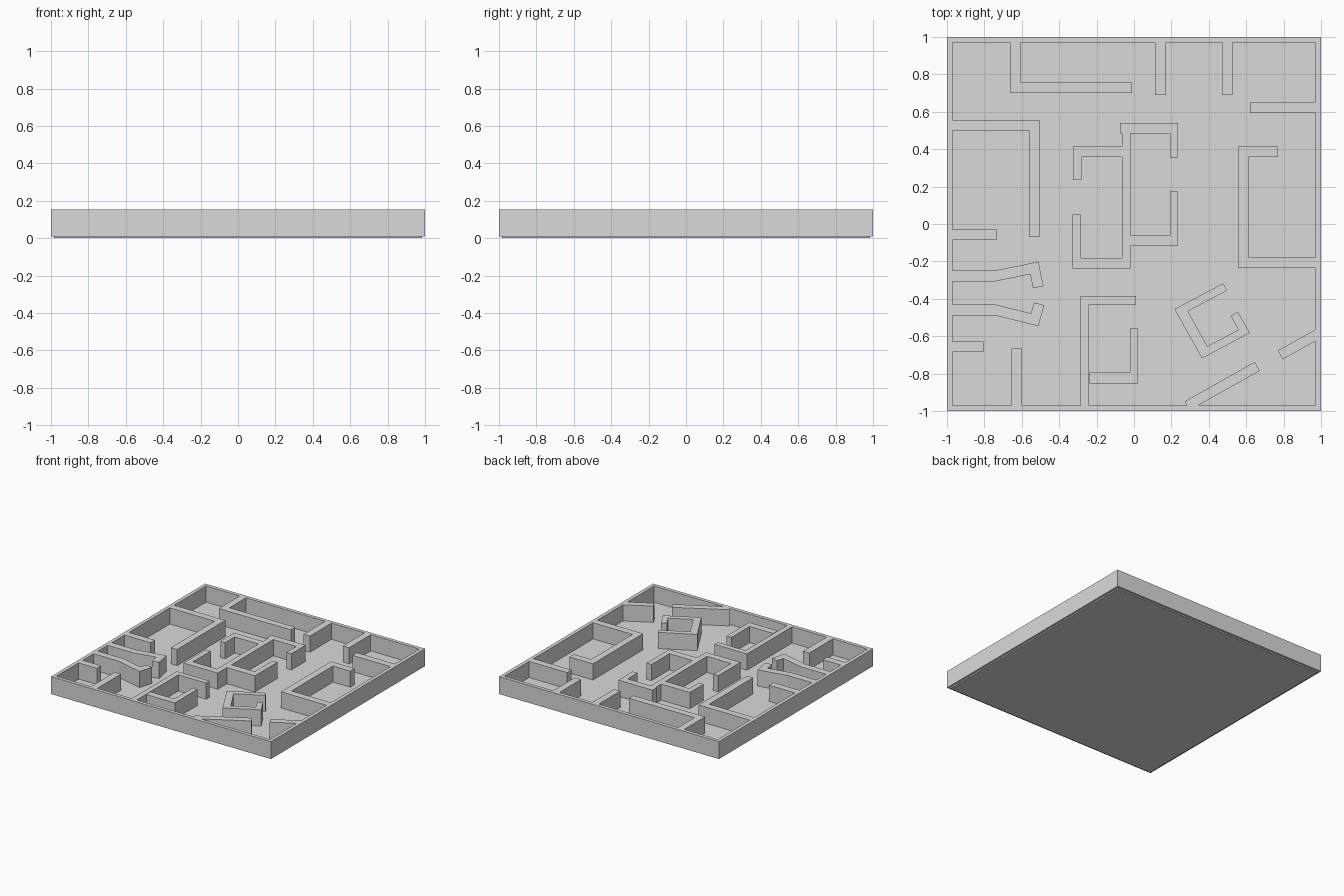
import bpy
import bmesh
from mathutils import Vector

cube = bpy.data.objects.get("Cube")
if cube:
    bpy.data.objects.remove(cube, do_unlink=True)

BASE, TOP, FLOOR = 0.01, 0.153, 0.02
WIDE, THIN = 0.057, 0.044

grey = bpy.data.materials.new("light grey")
grey.use_nodes = True
grey.diffuse_color = (0.7, 0.7, 0.7, 1)
grey.node_tree.nodes["Principled BSDF"].inputs["Base Color"].default_value = (0.7, 0.7, 0.7, 1)


def finish(name, bm):
    bmesh.ops.recalc_face_normals(bm, faces=bm.faces)
    mesh = bpy.data.meshes.new(name)
    bm.to_mesh(mesh)
    bm.free()
    mesh.materials.append(grey)
    obj = bpy.data.objects.new(name, mesh)
    bpy.context.collection.objects.link(obj)


def side_points(pts, widths, closed, side):
    """Offset each segment by half its width and mitre the corners."""
    n = len(pts)
    count = n if closed else n - 1
    lines = []
    for i in range(count):
        a, b = pts[i], pts[(i + 1) % n]
        d = (b - a).normalized()
        off = Vector((-d.y, d.x)) * widths[i] / 2 * side
        lines.append((a + off, b + off, d))
    out = []
    for i in range(n):
        if not closed and i == 0:
            out.append(lines[0][0])
        elif not closed and i == n - 1:
            out.append(lines[-1][1])
        else:
            p, _, d = lines[i - 1]
            q, _, e = lines[i]
            t = (q - p).cross(e) / d.cross(e)
            out.append(p + d * t)
    return out


def wall(name, path, widths=WIDE, closed=False):
    """Upright wall following a centre line, one width per segment."""
    pts = [Vector(p) for p in path]
    if not isinstance(widths, (list, tuple)):
        widths = [widths] * len(pts)
    left = side_points(pts, widths, closed, 1)
    right = side_points(pts, widths, closed, -1)
    bm = bmesh.new()
    rings = [[bm.verts.new((l.x, l.y, BASE)), bm.verts.new((r.x, r.y, BASE)),
              bm.verts.new((r.x, r.y, TOP)), bm.verts.new((l.x, l.y, TOP))]
             for l, r in zip(left, right)]
    pairs = list(zip(rings, rings[1:]))
    if closed:
        pairs.append((rings[-1], rings[0]))
    else:
        bm.faces.new(rings[0])
        bm.faces.new(rings[-1])
    for a, b in pairs:
        for k in range(4):
            j = (k + 1) % 4
            bm.faces.new((a[k], a[j], b[j], b[k]))
    finish(name, bm)


# Floor slab, slightly inset below the outer walls
bm = bmesh.new()
bmesh.ops.create_cube(bm, size=1)
bmesh.ops.scale(bm, vec=(1.965, 1.965, FLOOR), verts=bm.verts)
bmesh.ops.translate(bm, vec=(0, 0, FLOOR / 2), verts=bm.verts)
finish("floor", bm)

# Outer walls
E = 0.985
wall("outer_wall", [(-E, -E), (E, -E), (E, E), (-E, E)], 0.03, closed=True)

# Back rooms
wall("back_left_wall", [(-.635, E), (-.635, .728), (-.01, .728)])
wall("back_middle_stub", [(.142, E), (.142, .69)])
wall("back_right_stub", [(.499, E), (.499, .69)])
wall("right_stub", [(E, .623), (.624, .623)])

# Left rooms
wall("left_room_wall", [(-E, .528), (-.533, .528), (-.533, -.07)])
wall("left_upper_stub", [(-E, -.058), (-.734, -.058)])
wall("left_upper_hook", [(-E, -.278), (-.745, -.278), (-.533, -.235), (-.512, -.338)])
wall("left_lower_hook", [(-E, -.46), (-.74, -.46), (-.531, -.512), (-.507, -.427)])
wall("left_lower_stub", [(-E, -.656), (-.804, -.656)])

# Front rooms
wall("front_left_stub", [(-.627, -E), (-.627, -.665)])
wall("front_room_wall", [(-.263, -E), (-.263, -.408), (.012, -.408)], THIN)
wall("front_room_corner", [(-.237, -.823), (0, -.823), (0, -.558)], [WIDE, THIN])
wall("front_diagonal", [(.284, -.972), (.659, -.761)], 0.054)
wall("corner_diagonal", [(E, -.587), (.782, -.7)], 0.054)

# Centre rooms
wall("centre_spine", [(-.041, .5), (-.041, -.209), (-.306, -.209), (-.306, .052)],
     [0.046, WIDE, THIN])
wall("centre_left_wall", [(-.05, .386), (-.303, .386), (-.303, .234)], [WIDE, THIN])
wall("centre_back_wall", [(-.074, .512), (.214, .512), (.214, .356)], [WIDE, THIN])
wall("centre_right_wall", [(-.025, -.088), (.214, -.088), (.214, .175)], [0.06, THIN])

# Right room
wall("right_room_wall", [(.77, .386), (.584, .386), (.584, -.208), (E, -.208)])

# Turned room
wall("turned_room_wall",
     [(.488, -.336), (.252, -.461), (.378, -.686), (.589, -.574), (.536, -.48)],
     [THIN, WIDE, THIN, THIN])
